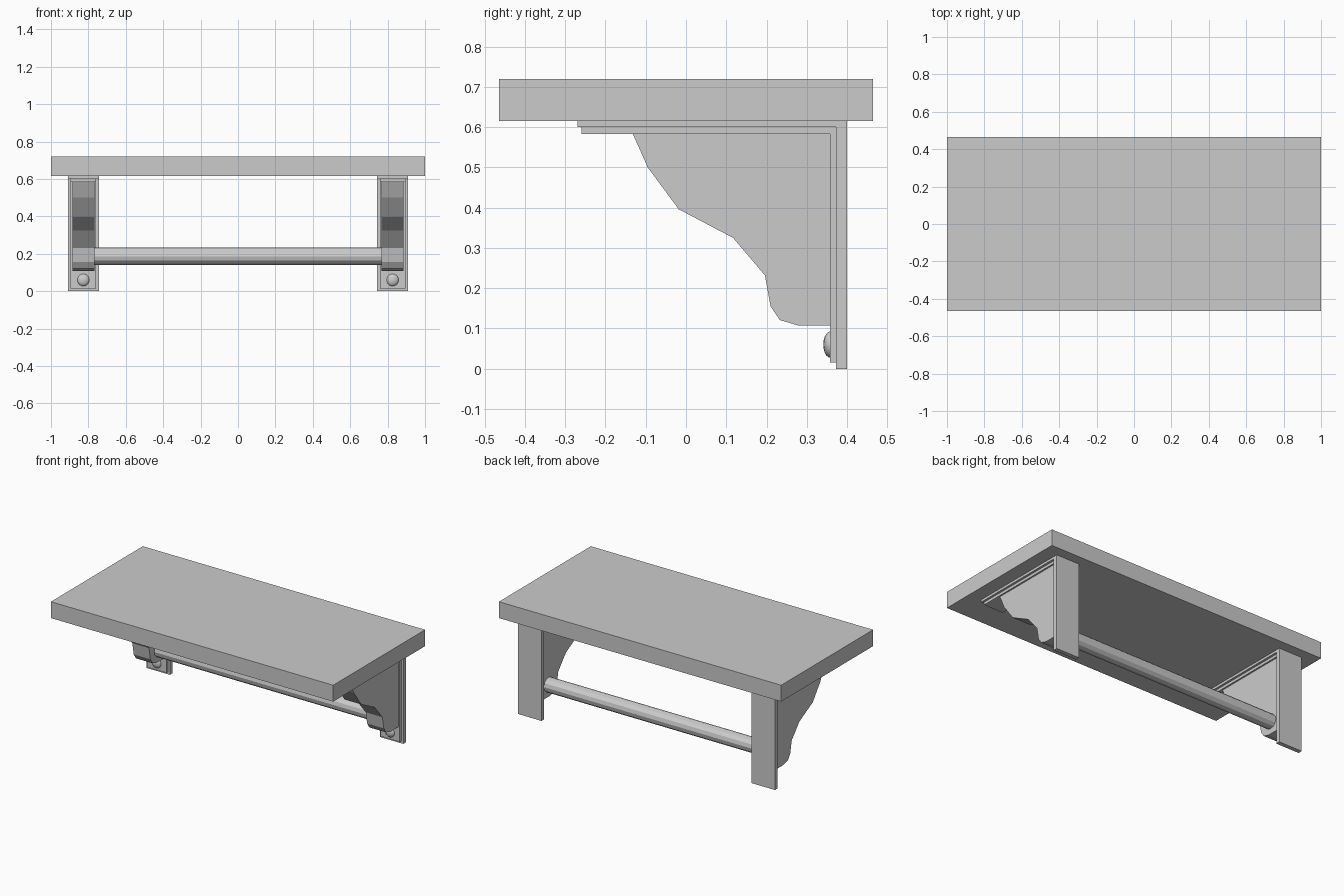
import bpy, bmesh, math
from mathutils import Matrix

if "Cube" in bpy.data.objects:
    bpy.data.objects.remove(bpy.data.objects["Cube"])


def add_object(name, bm):
    bmesh.ops.recalc_face_normals(bm, faces=bm.faces)
    mesh = bpy.data.meshes.new(name)
    bm.to_mesh(mesh)
    bm.free()
    obj = bpy.data.objects.new(name, mesh)
    bpy.context.collection.objects.link(obj)
    return obj


def extrude_profile(name, profile, x_mid, half_width):
    """Extrude a closed (y, z) profile along x."""
    bm = bmesh.new()
    face = bm.faces.new([bm.verts.new((x_mid - half_width, y, z)) for y, z in profile])
    ext = bmesh.ops.extrude_face_region(bm, geom=[face])
    moved = [v for v in ext["geom"] if isinstance(v, bmesh.types.BMVert)]
    bmesh.ops.translate(bm, verts=moved, vec=(2 * half_width, 0, 0))
    return add_object(name, bm)


BRACKET_X = 0.827

# Side profiles: two stepped L-shaped mounting plates and the stepped corbel
outer_plate = [(0.40, 0.0), (0.40, 0.615), (-0.27, 0.615), (-0.27, 0.60),
               (0.373, 0.60), (0.373, 0.0)]
inner_plate = [(0.373, 0.015), (0.373, 0.60), (-0.26, 0.60), (-0.26, 0.583),
               (0.357, 0.583), (0.357, 0.015)]
corbel = [(0.357, 0.583), (-0.132, 0.583), (-0.095, 0.50), (-0.018, 0.396),
          (0.117, 0.325), (0.196, 0.232), (0.21, 0.155), (0.233, 0.121),
          (0.277, 0.108), (0.357, 0.108)]

# Shelf board
extrude_profile("shelf_board", [(-0.465, 0.615), (0.465, 0.615),
                                (0.465, 0.72), (-0.465, 0.72)], 0, 1.0)

# Brackets, left and right
for side, sign in (("left", -1), ("right", 1)):
    x = sign * BRACKET_X
    extrude_profile(side + "_outer_plate", outer_plate, x, 0.083)
    extrude_profile(side + "_inner_plate", inner_plate, x, 0.069)
    extrude_profile(side + "_corbel", corbel, x, 0.059)

    # Domed screw head
    bm = bmesh.new()
    bmesh.ops.create_uvsphere(
        bm, u_segments=16, v_segments=10, radius=1,
        matrix=Matrix.Translation((x, 0.359, 0.06)) @ Matrix.Diagonal((0.033, 0.018, 0.033, 1)))
    screw = add_object(side + "_screw_head", bm)
    for p in screw.data.polygons:
        p.use_smooth = True

# Hanging rail between the corbels
bm = bmesh.new()
bmesh.ops.create_cone(
    bm, cap_ends=True, segments=12, radius1=0.046, radius2=0.046, depth=1.56,
    matrix=Matrix.Translation((0, 0.295, 0.187)) @ Matrix.Rotation(math.pi / 2, 4, "Y"))
add_object("hanging_rail", bm)
